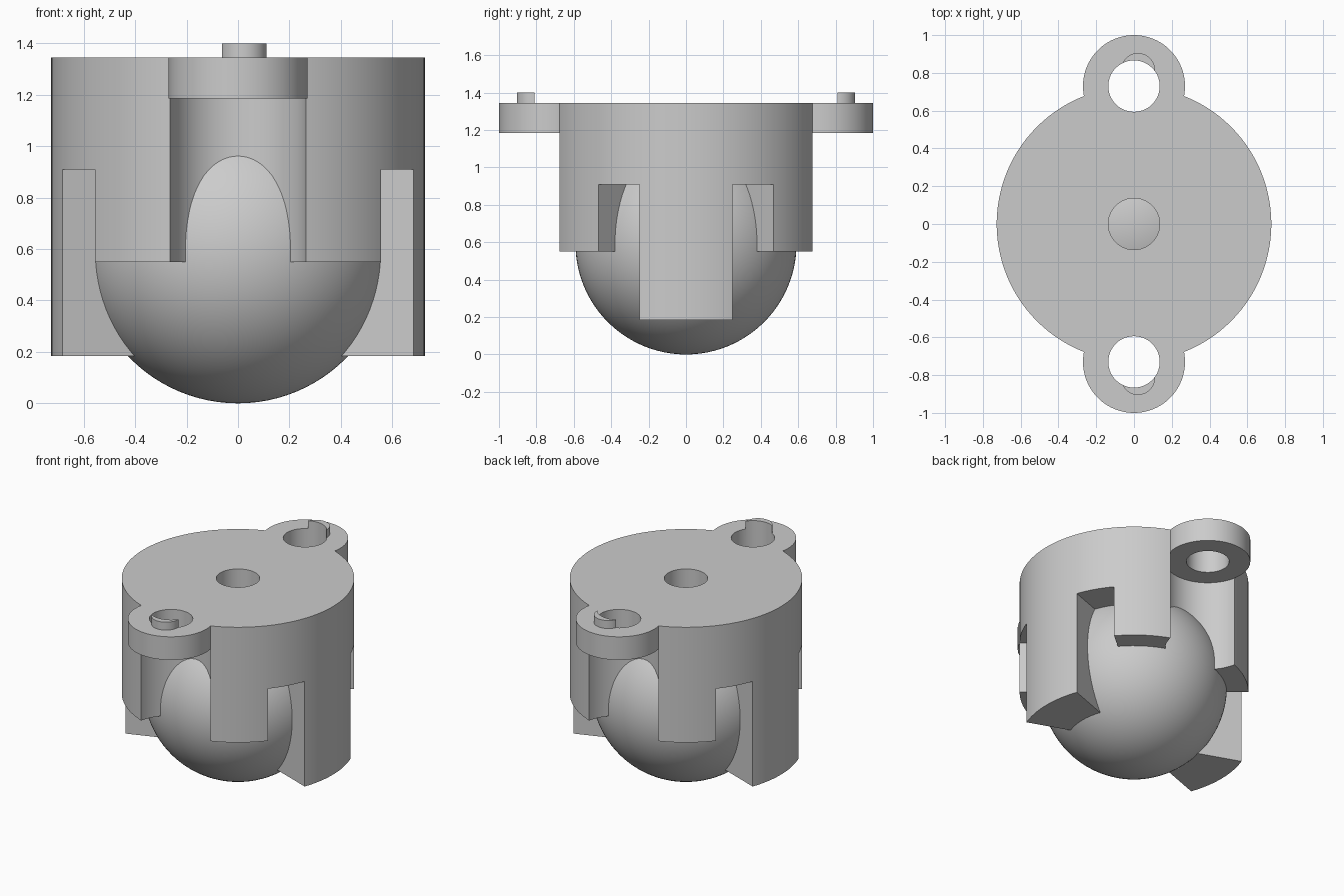
import bpy
import bmesh
from math import cos, sin, radians

cube = bpy.data.objects.get("Cube")
if cube:
    bpy.data.objects.remove(cube, do_unlink=True)

# Main dimensions
BODY_R, BALL_R = 0.727, 0.591
EAR_Y, EAR_R, HOLE_R = 0.73, 0.27, 0.136
ARM_Z, WALL_Z, SLOT_Z, EAR_Z, TOP_Z, PIN_Z = 0.185, 0.55, 0.91, 1.185, 1.345, 1.4

grey = bpy.data.materials.new("plain_grey")
grey.use_nodes = True
colour = (0.6, 0.6, 0.6, 1.0)
grey.diffuse_color = colour
grey.node_tree.nodes["Principled BSDF"].inputs["Base Color"].default_value = colour


def prism(name, points, z0, z1):
    """Upright solid from a counter-clockwise outline."""
    bm = bmesh.new()
    face = bm.faces.new([bm.verts.new((x, y, z0)) for x, y in points])
    top = bmesh.ops.extrude_face_region(bm, geom=[face])["geom"]
    for v in top:
        if isinstance(v, bmesh.types.BMVert):
            v.co.z = z1
    bmesh.ops.recalc_face_normals(bm, faces=bm.faces)
    mesh = bpy.data.meshes.new(name)
    bm.to_mesh(mesh)
    bm.free()
    obj = bpy.data.objects.new(name, mesh)
    bpy.context.collection.objects.link(obj)
    mesh.materials.append(grey)
    return obj


def disc(name, x, y, r, z0, z1, n=96):
    ring = [radians(360 * (i + 0.5) / n) for i in range(n)]
    return prism(name, [(x + r * cos(a), y + r * sin(a)) for a in ring], z0, z1)


def sector(name, start, end, z1, inner=0.1, outer=1.3, steps=4):
    angles = [radians(start + (end - start) * i / steps) for i in range(steps + 1)]
    points = [(outer * cos(a), outer * sin(a)) for a in angles]
    points += [(inner * cos(a), inner * sin(a)) for a in reversed(angles)]
    return prism(name, points, -0.1, z1)


helpers = []


def combine(target, helper, operation):
    mod = target.modifiers.new(helper.name, 'BOOLEAN')
    mod.object, mod.operation, mod.solver = helper, operation, 'EXACT'
    helper.hide_render = True
    helpers.append(helper)


# Housing: a drum that keeps two long arms and four short walls
housing = disc("housing", 0, 0, BODY_R, ARM_Z, TOP_Z, 144)
for side in (0, 180):
    combine(housing, sector("undercut", side + 30, side + 150, WALL_Z), 'DIFFERENCE')
    for start in (20, 140):
        combine(housing, sector("slot", side + start, side + start + 20, SLOT_Z), 'DIFFERENCE')

# Scoops below the ears, the ears, their pins and their holes
for s in (-1, 1):
    combine(housing, disc("scoop", 0, s * EAR_Y, EAR_R, -0.1, EAR_Z), 'DIFFERENCE')
    combine(housing, disc("ear", 0, s * EAR_Y, EAR_R, EAR_Z, TOP_Z), 'UNION')
    pin_y = s * EAR_Y + s * 0.085
    combine(housing, disc("pin", 0.021, pin_y, 0.09, EAR_Z + 0.08, PIN_Z, 64), 'UNION')
    combine(housing, disc("ear_hole", 0, s * EAR_Y, HOLE_R, 1, 1.6, 64), 'DIFFERENCE')

# Centre hole down to the ball
combine(housing, disc("centre_hole", 0, 0, HOLE_R, 1, 1.6, 64), 'DIFFERENCE')

# Bake the cuts and drop the helpers
depsgraph = bpy.context.evaluated_depsgraph_get()
baked = bpy.data.meshes.new_from_object(housing.evaluated_get(depsgraph))
housing.modifiers.clear()
housing.data = baked
baked.materials.clear()
baked.materials.append(grey)
for helper in helpers:
    bpy.data.objects.remove(helper, do_unlink=True)

# Ball held in the housing
bpy.ops.mesh.primitive_uv_sphere_add(segments=96, ring_count=48, radius=BALL_R,
                                     location=(0, 0, BALL_R))
ball = bpy.context.object
ball.name = "ball"
ball.data.materials.append(grey)

# Smooth curved faces, keep hard edges
bpy.ops.object.select_all(action='DESELECT')
for obj in (housing, ball):
    obj.select_set(True)
bpy.context.view_layer.objects.active = housing
bpy.ops.object.shade_smooth_by_angle(angle=radians(30))
